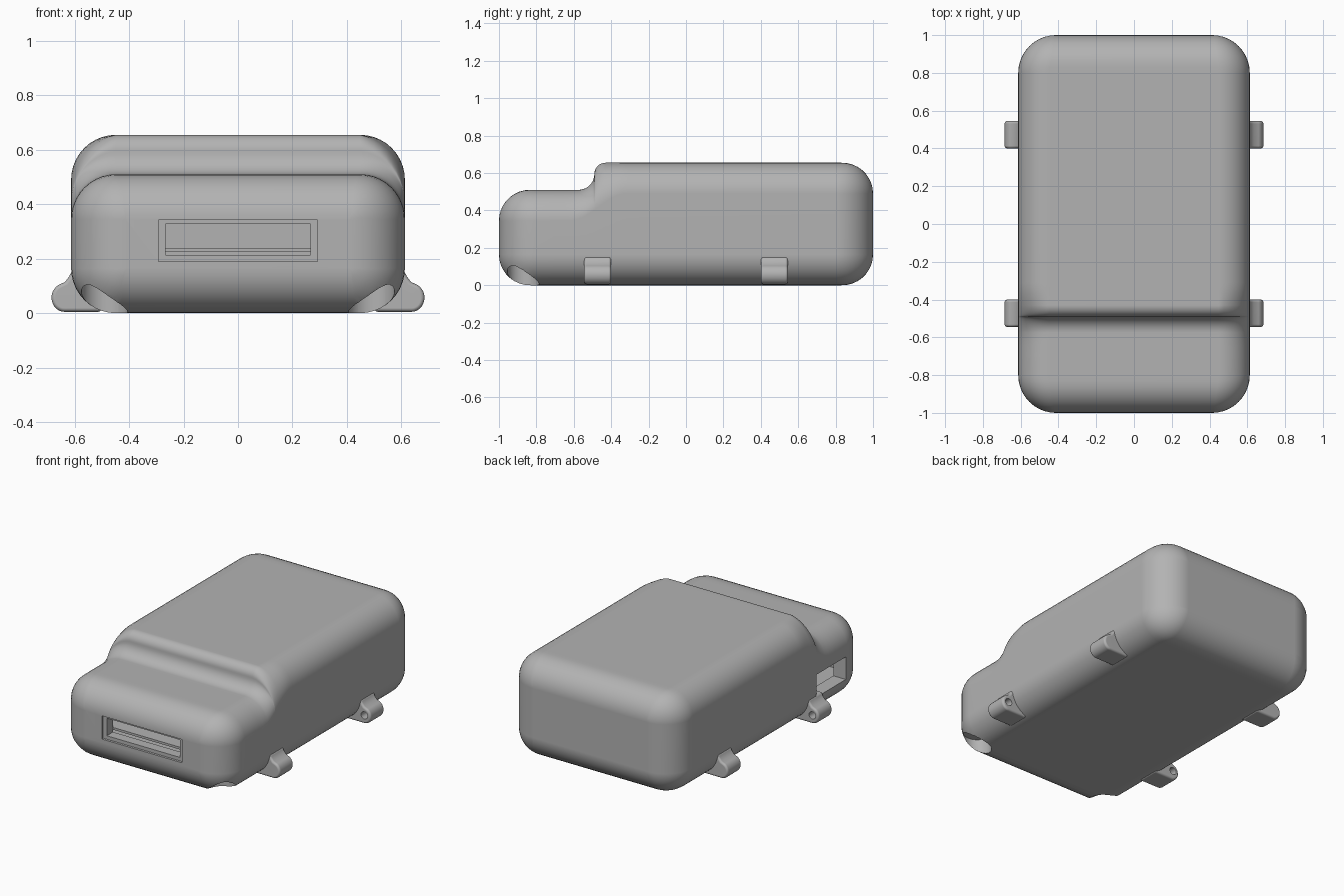
import bpy, bmesh, math
from math import sin, cos, pi, sqrt

cube = bpy.data.objects.get("Cube")
if cube:
    bpy.data.objects.remove(cube, do_unlink=True)

grey = bpy.data.materials.new("plain grey")
grey.use_nodes = True
COLOUR = (0.45, 0.45, 0.45, 1)
grey.diffuse_color = COLOUR
grey.node_tree.nodes["Principled BSDF"].inputs["Base Color"].default_value = COLOUR


def make_object(name, bm):
    bmesh.ops.recalc_face_normals(bm, faces=bm.faces)
    mesh = bpy.data.meshes.new(name)
    bm.to_mesh(mesh)
    bm.free()
    mesh.materials.append(grey)
    obj = bpy.data.objects.new(name, mesh)
    bpy.context.collection.objects.link(obj)
    return obj


def box(name, lo, hi):
    bm = bmesh.new()
    for v in bmesh.ops.create_cube(bm, size=1)["verts"]:
        v.co = [(a + b) / 2 + c * (b - a) for a, b, c in zip(lo, hi, v.co)]
    return make_object(name, bm)


def cylinder(name, radius, start, end, axis):
    """Cylinder along axis 1 (y) or 2 (z) between two points."""
    bm = bmesh.new()
    length = abs(end[axis] - start[axis])
    ring = bmesh.ops.create_cone(bm, cap_ends=True, segments=40, radius1=radius,
                                 radius2=radius, depth=length)["verts"]
    mid = [(a + b) / 2 for a, b in zip(start, end)]
    for v in ring:
        x, y, z = v.co
        v.co = (x + mid[0], y + mid[1], z + mid[2]) if axis == 2 else \
               (x + mid[0], z + mid[1], -y + mid[2])
    return make_object(name, bm)


def activate(obj):
    bpy.ops.object.select_all(action='DESELECT')
    obj.select_set(True)
    bpy.context.view_layer.objects.active = obj


def cut(obj, cutter):
    mod = obj.modifiers.new("cut", 'BOOLEAN')
    mod.operation, mod.solver, mod.object = 'DIFFERENCE', 'EXACT', cutter
    activate(obj)
    bpy.ops.object.modifier_apply(modifier=mod.name)
    bpy.data.objects.remove(cutter, do_unlink=True)


def smooth(obj):
    activate(obj)
    bpy.ops.object.shade_smooth_by_angle(angle=math.radians(32))
    mod = obj.modifiers.new("flat face normals", 'WEIGHTED_NORMAL')
    mod.keep_sharp = True


# Body: rounded sections lofted along y, with a filleted step on top
HALF, LOW, HIGH = 0.613, 0.51, 0.655
R_PLAN, R_EDGE, STEPS = 0.2, 0.165, 10


def inset(d, r):
    return 0 if d >= r else r - sqrt(r * r - (r - d) ** 2)


def side_height(y):
    t = min(max((y + 0.62) / 0.3, 0), 1)
    return LOW + (HIGH - LOW) * t * t * (3 - 2 * t)


def section(y, height):
    d = 1 - abs(y)
    sx, sz = inset(d, R_PLAN), inset(d, R_EDGE)
    w, r = HALF - sx, max(R_EDGE - sz, 0.002)
    arc = []
    for i in range(STEPS + 1):
        a = i / STEPS * pi / 2
        h = height + (side_height(y) - height) * i / STEPS
        arc.append((w - r + r * sin(a), h - sz - r + r * cos(a)))
    for i in range(STEPS + 1):
        a = i / STEPS * pi / 2
        arc.append((w - r + r * cos(a), sz + r - r * sin(a)))
    arc += [(-x, z) for x, z in reversed(arc)]
    return [(x, y, z) for x, z in arc]


quarter = [i / STEPS * pi / 2 for i in range(STEPS + 1)]
profile = [(-1 + R_PLAN * (1 - cos(a)), LOW) for a in quarter]
profile += [(-0.7, LOW), (-0.65, LOW), (-0.61, LOW)]
profile += [(-0.575 + 0.085 * sin(a), 0.595 - 0.085 * cos(a)) for a in quarter]
profile += [(-0.43 - 0.06 * cos(a), 0.595 + 0.06 * sin(a)) for a in quarter[1:]]
profile += [(-0.4, HIGH), (-0.37, HIGH), (-0.34, HIGH), (-0.31, HIGH)]
profile += [(1 - R_PLAN * (1 - cos(a)), HIGH) for a in reversed(quarter)]

bm = bmesh.new()
rings = [[bm.verts.new(p) for p in section(*point)] for point in profile]
for a, b in zip(rings, rings[1:]):
    for i in range(len(a)):
        j = (i + 1) % len(a)
        bm.faces.new((a[i], a[j], b[j], b[i]))
bm.faces.new(rings[0])
bm.faces.new(rings[-1])
body = make_object("body_shell", bm)

# Front compartment, framed window and side opening
cut(body, box("compartment", (-0.52, -0.92, 0.12), (0.52, -0.46, 0.42)))
cut(body, box("window_frame", (-0.292, -1.1, 0.19), (0.292, -0.985, 0.343)))
cut(body, box("window", (-0.266, -1.1, 0.213), (0.266, -0.9, 0.328)))
cut(body, box("side_opening", (-0.7, -0.79, 0.14), (-0.5, -0.48, 0.29)))

# Round pockets under the front corners
for side in (-1, 1):
    cut(body, cylinder("corner_pocket", 0.085, (side * 0.49, -0.87, -0.1),
                       (side * 0.49, -0.87, 0.112), 2))
smooth(body)

# Board and small block inside the compartment
box("inner_board", (-0.515, -0.915, 0.225), (0.515, -0.465, 0.24))
box("inner_block", (-0.5, -0.6, 0.24), (-0.44, -0.55, 0.29))

# Side lugs with blind holes that face each other
tip = [(0.638 + 0.047 * sin(a), 0.057 - 0.052 * cos(a))
       for a in [i / 12 * pi * 0.85 for i in range(13)]]
outline = [(0.5, 0.005)] + tip + [(0.635, 0.115), (0.62, 0.135), (0.612, 0.155), (0.5, 0.155)]
for side, side_name in ((-1, "right"), (1, "left")):
    for end, end_name in ((-1, "front"), (1, "rear")):
        bm = bmesh.new()
        face = bm.faces.new([bm.verts.new((side * x, end * 0.4, z)) for x, z in outline])
        moved = bmesh.ops.extrude_face_region(bm, geom=[face])["geom"]
        for v in moved:
            if isinstance(v, bmesh.types.BMVert):
                v.co.y = end * 0.545
        lug = make_object(f"{end_name}_{side_name}_lug", bm)
        bevel = lug.modifiers.new("soft edges", 'BEVEL')
        bevel.width, bevel.segments = 0.014, 3
        bevel.limit_method, bevel.angle_limit = 'ANGLE', math.radians(60)
        activate(lug)
        bpy.ops.object.modifier_apply(modifier=bevel.name)
        cut(lug, cylinder("pin_hole", 0.024, (side * 0.64, end * 0.35, 0.06),
                          (side * 0.64, end * 0.49, 0.06), 1))
        smooth(lug)
